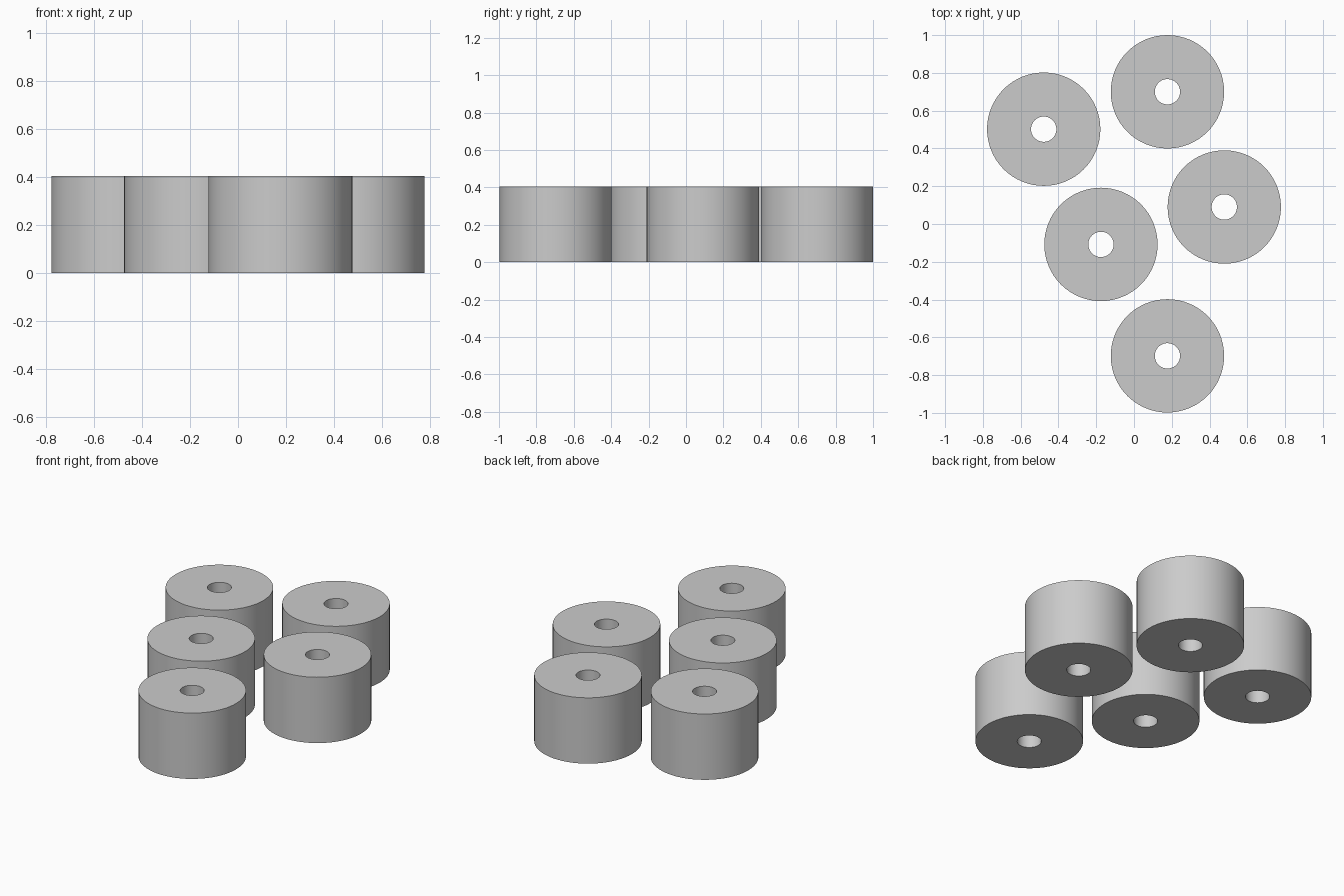
import bpy
import bmesh
from math import cos, sin, tau, radians

cube = bpy.data.objects.get("Cube")
if cube:
    bpy.data.objects.remove(cube, do_unlink=True)

OUTER, BORE, HEIGHT, SIDES = 0.3, 0.067, 0.405, 64

# One plain grey for every part
grey = bpy.data.materials.new("plain grey")
grey.use_nodes = True
colour = (0.6, 0.6, 0.6, 1)
grey.diffuse_color = colour
grey.node_tree.nodes["Principled BSDF"].inputs["Base Color"].default_value = colour


def make_spacer(name, x, y):
    """Upright cylinder with a round hole all the way through."""
    bm = bmesh.new()
    # Closed rectangular section, swept around the axis
    section = [(OUTER, 0), (OUTER, HEIGHT), (BORE, HEIGHT), (BORE, 0)]
    rings = [[bm.verts.new((r * cos(tau * i / SIDES), r * sin(tau * i / SIDES), z))
              for i in range(SIDES)] for r, z in section]
    for k, low in enumerate(rings):
        high = rings[(k + 1) % len(rings)]
        for i in range(SIDES):
            j = (i + 1) % SIDES
            bm.faces.new((low[i], low[j], high[j], high[i]))
    bmesh.ops.recalc_face_normals(bm, faces=bm.faces)
    mesh = bpy.data.meshes.new(name)
    bm.to_mesh(mesh)
    bm.free()
    mesh.materials.append(grey)
    obj = bpy.data.objects.new(name, mesh)
    obj.location = (x, y, 0)
    bpy.context.collection.objects.link(obj)
    bpy.ops.object.select_all(action="DESELECT")
    obj.select_set(True)
    bpy.context.view_layer.objects.active = obj
    bpy.ops.object.shade_smooth_by_angle(angle=radians(30))


# Five identical spacers in a loose zigzag
make_spacer("spacer_back_left", 0.177, 0.7)
make_spacer("spacer_back_right", -0.478, 0.502)
make_spacer("spacer_middle_left", 0.478, 0.09)
make_spacer("spacer_middle_right", -0.175, -0.108)
make_spacer("spacer_front", 0.177, -0.698)
